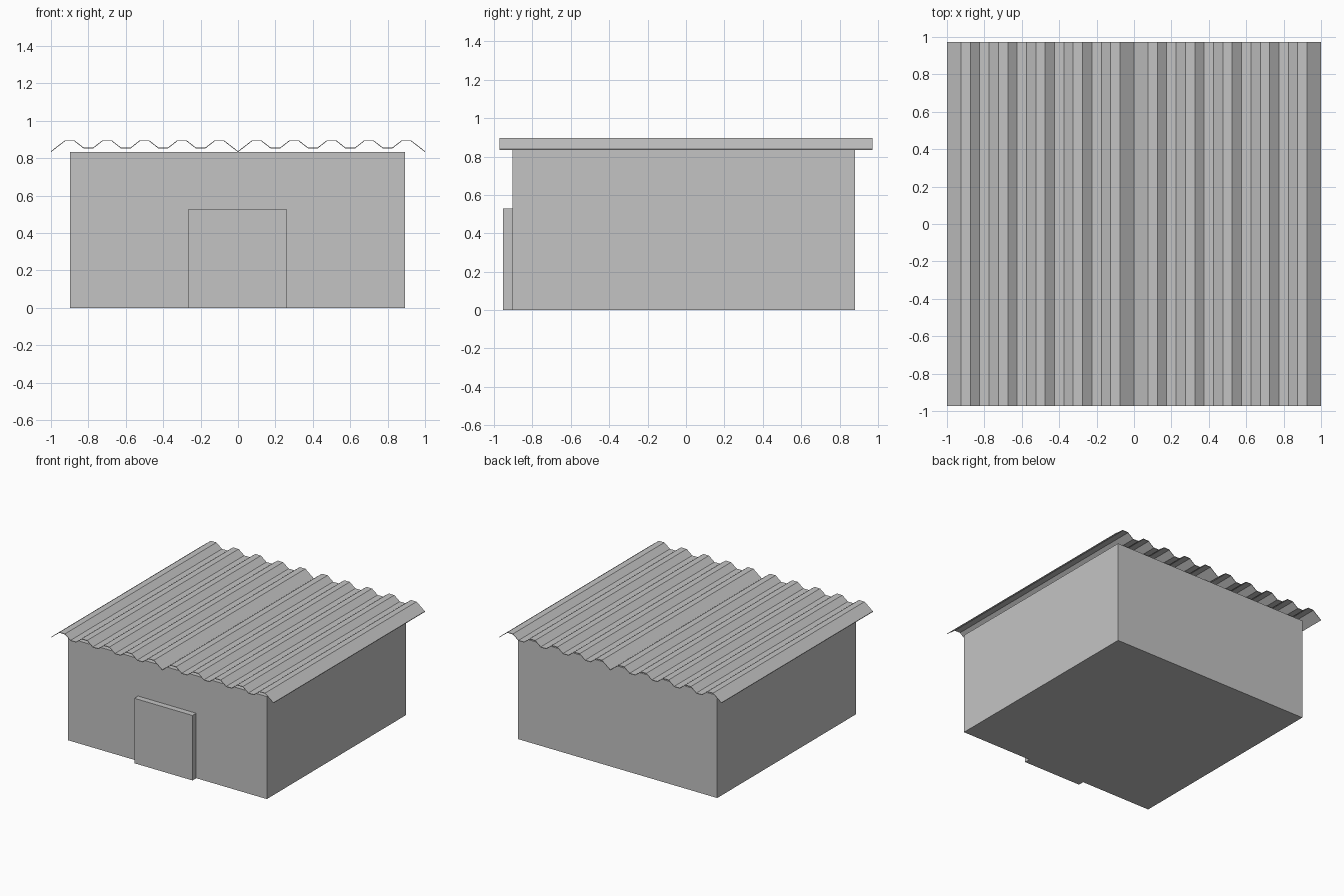
import bpy
import bmesh

if "Cube" in bpy.data.objects:
    bpy.data.objects.remove(bpy.data.objects["Cube"], do_unlink=True)

grey = bpy.data.materials.new("plain grey")
grey.use_nodes = True
GREY = (0.55, 0.55, 0.55, 1)
grey.diffuse_color = GREY
grey.node_tree.nodes["Principled BSDF"].inputs["Base Color"].default_value = GREY


def add_object(name, bm):
    bmesh.ops.recalc_face_normals(bm, faces=bm.faces)
    mesh = bpy.data.meshes.new(name)
    bm.to_mesh(mesh)
    bm.free()
    mesh.materials.append(grey)
    obj = bpy.data.objects.new(name, mesh)
    bpy.context.collection.objects.link(obj)
    return obj


def box(name, low, high):
    bm = bmesh.new()
    bmesh.ops.create_cube(bm, size=1)
    for v in bm.verts:
        for i in range(3):
            v.co[i] = low[i] if v.co[i] < 0 else high[i]
    return add_object(name, bm)


# Walls and door slab
box("walls", (-0.897, -0.905, 0), (0.893, 0.88, 0.833))
box("door", (-0.265, -0.953, 0), (0.258, -0.905, 0.528))

# Corrugated sheet profile: two identical panels meeting in a V at the middle
EAVE, VALLEY, CREST, THICK = 0.838, 0.857, 0.896, 0.005
panel = [(0, EAVE)]
for i in range(18):
    panel.append((0.075 + 0.05 * i, VALLEY if i % 4 in (2, 3) else CREST))
panel.append((1, EAVE))
top = [(x - 1, z) for x, z in panel] + panel[1:]
bottom = [(x, z - THICK) for x, z in reversed(top)]

# Roof: closed profile extruded from front to back
bm = bmesh.new()
front = bm.faces.new([bm.verts.new((x, -0.973, z)) for x, z in top + bottom])
sweep = bmesh.ops.extrude_face_region(bm, geom=[front], use_keep_orig=True)
for v in sweep["geom"]:
    if isinstance(v, bmesh.types.BMVert):
        v.co.y = 0.973
add_object("corrugated_roof", bm)
